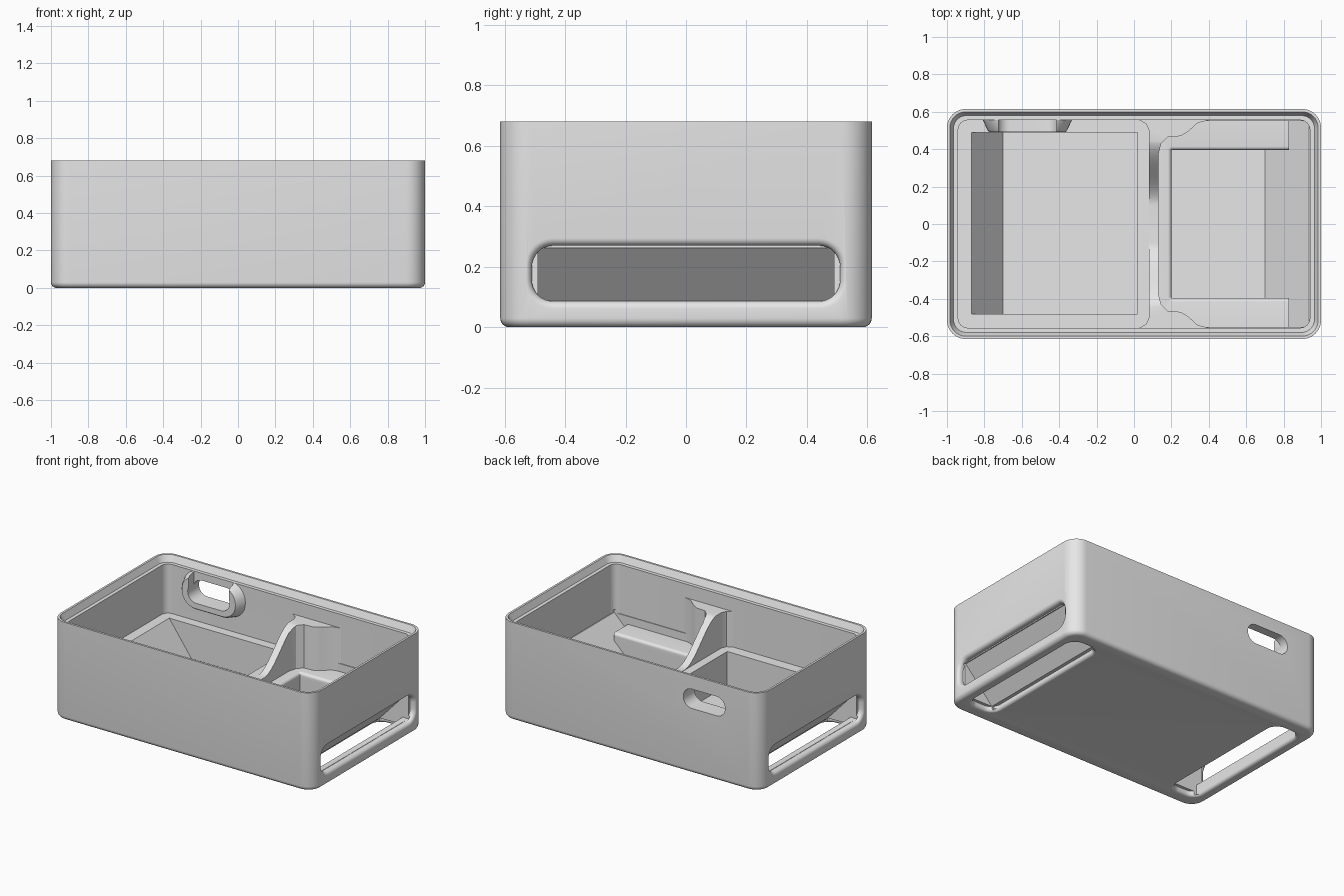
import bpy, bmesh, math
from mathutils import Vector

cube = bpy.data.objects.get("Cube")
if cube:
    bpy.data.objects.remove(cube, do_unlink=True)

gray = bpy.data.materials.new("light_gray_plastic")
gray.use_nodes = True
COLOR = (0.8, 0.8, 0.8, 1)
gray.diffuse_color = COLOR
gray.node_tree.nodes["Principled BSDF"].inputs["Base Color"].default_value = COLOR

# Axis maps: two profile coordinates plus the extrusion level
along_z = lambda u, v, w: (u, v, w)
along_y = lambda u, v, w: (u, w, v)
along_x = lambda u, v, w: (w, u, v)


def loft(name, rings, axis):
    """Skin a stack of (profile, level) rings and cap both ends."""
    bm = bmesh.new()
    loops = [[bm.verts.new(axis(u, v, w)) for u, v in prof] for prof, w in rings]
    for a, b in zip(loops, loops[1:]):
        for i in range(len(a)):
            j = (i + 1) % len(a)
            bm.faces.new((a[i], a[j], b[j], b[i]))
    bm.faces.new(loops[0])
    bm.faces.new(loops[-1])
    bmesh.ops.recalc_face_normals(bm, faces=bm.faces)
    mesh = bpy.data.meshes.new(name)
    bm.to_mesh(mesh)
    bm.free()
    mesh.materials.append(gray)
    ob = bpy.data.objects.new(name, mesh)
    bpy.context.collection.objects.link(ob)
    return ob


def prism(name, prof, lo, hi, axis):
    return loft(name, [(prof, lo), (prof, hi)], axis)


def rounded(cu, cv, hu, hv, r, n=8):
    """Rounded rectangle profile."""
    pts = []
    for k, (su, sv) in enumerate(((1, 1), (-1, 1), (-1, -1), (1, -1))):
        for i in range(n + 1):
            t = math.pi / 2 * (k + i / n)
            pts.append((cu + su * (hu - r) + r * math.cos(t),
                        cv + sv * (hv - r) + r * math.sin(t)))
    return pts


def flared(name, cu, cv, hu, hv, r, deep, face, fillet, axis):
    """Slot cutter whose mouth at level 'face' opens in a round fillet."""
    s = 1 if face > deep else -1
    rings = [(rounded(cu, cv, hu, hv, r), deep)]
    for i in range(7):
        t = math.pi / 2 * i / 6
        o = fillet * (1 - math.cos(t))
        rings.append((rounded(cu, cv, hu + o, hv + o, r + o),
                      face - s * fillet * (1 - math.sin(t))))
    rings.append((rings[-1][0], face + s * 0.05))
    return loft(name, rings, axis)


def cut(target, cutter):
    mod = target.modifiers.new("cut", 'BOOLEAN')
    mod.operation, mod.solver, mod.object = 'DIFFERENCE', 'EXACT', cutter
    bpy.context.view_layer.objects.active = target
    bpy.ops.object.modifier_apply(modifier=mod.name)
    bpy.data.objects.remove(cutter, do_unlink=True)


# Outer case with a rounded bottom edge
W, D, H = 1.0, 0.615, 0.68
rings = []
for i in range(7):
    t = math.pi / 2 * i / 6
    o = 0.03 * (1 - math.sin(t))
    rings.append((rounded(0, 0, W - o, D - o, 0.1 - o), 0.03 * (1 - math.cos(t))))
rings.append((rounded(0, 0, W, D, 0.1), H))
case = loft("case", rings, along_z)

# Lid seat: thin tapered lip above a ledge
cut(case, loft("lid_seat", [(rounded(0, 0, 0.965, 0.58, 0.07), 0.635),
                            (rounded(0, 0, 0.985, 0.6, 0.087), H),
                            (rounded(0, 0, 0.985, 0.6, 0.087), H + 0.1)], along_z))

# Main cavity, then the lower shelf level on the right
cut(case, prism("cavity", rounded(0, 0, 0.94, 0.555, 0.05), 0.295, 0.66, along_z))
cut(case, prism("shelf_level", [(0.11, 0.24), (0.88, 0.24), (0.935, 0.295),
                                (0.935, 0.32), (0.11, 0.32)], -0.55, 0.55, along_y))

# Left bin with a sloping end
cut(case, prism("left_bin", [(-0.87, 0.295), (-0.7, 0.06), (0.02, 0.06),
                             (0.02, 0.33), (-0.87, 0.33)], -0.48, 0.49, along_y))

# Right bin with a full-width ramp and softened shelf edges
cut(case, prism("right_bin", [(0.2, 0.06), (0.7, 0.06), (0.93, 0.29),
                              (0.2, 0.29)], -0.395, 0.395, along_y))
cut(case, prism("ramp", [(0.83, 0.19), (0.932, 0.292), (0.83, 0.292)],
                -0.55, 0.55, along_y))
cut(case, flared("shelf_edge", 0.515, 0, 0.315, 0.395, 0.005,
                 0.2, 0.24, 0.02, along_z))

# Handle scoops running from each end wall to the underside
for s in (-1, 1):
    passage = [(0.975, 0.262), (0.955, 0.262), (0.72, 0.01), (0.92, 0.01),
               (0.92, 0.088), (0.975, 0.088)]
    cut(case, prism("grip_passage", [(s * x, z) for x, z in passage],
                    -0.49, 0.49, along_y))
    cut(case, flared("grip_side", 0, 0.178, 0.51, 0.092, 0.07,
                     s * 0.962, s * W, 0.025, along_x))
    cut(case, flared("grip_bottom", s * 0.82, 0, 0.1, 0.51, 0.07,
                     0.035, 0, 0.02, along_z))

# Cable slot in the back wall
SX, SZ = -0.57, 0.518
cut(case, prism("cable_slot", rounded(SX, SZ, 0.16, 0.067, 0.065),
                0.45, 0.7, along_y))

# Flared U-shaped collar inside the cable slot
collar = loft("cable_collar", [(rounded(SX, SZ, 0.205, 0.105, 0.1), 0.492),
                               (rounded(SX, SZ, 0.215, 0.115, 0.11), 0.505),
                               (rounded(SX, SZ, 0.24, 0.125, 0.12), 0.56)], along_y)
cut(collar, prism("collar_hole", rounded(SX, SZ, 0.16, 0.067, 0.065),
                  0.4, 0.7, along_y))
cut(collar, prism("collar_gap", rounded(SX, SZ + 0.1, 0.155, 0.1, 0.01),
                  0.4, 0.7, along_y))

# Divider with wide feet against the front and back walls
half = [(0.08, 0.5), (0.065, 0.535), (0.03, 0.555), (0.03, 0.58), (0.4, 0.58),
        (0.4, 0.555), (0.34, 0.54), (0.29, 0.495), (0.25, 0.47), (0.18, 0.465),
        (0.145, 0.43), (0.13, 0.37)]
plan = half + [(x, -y) for x, y in reversed(half)]
divider = prism("divider", plan, 0.1, 0.54, along_z)

# Scooped S-curve along the divider top
side = []
for i in range(25):
    t = i / 24
    side.append((0.1 + 0.36 * t, 0.297 + 0.245 * t * t * (3 - 2 * t)))
valley = [(-y, z) for y, z in reversed(side)] + side + [(0.46, 0.7), (-0.46, 0.7)]
cut(divider, prism("valley", valley, -0.1, 0.6, along_x))

# Smooth rounded surfaces, keep edges sharp
for ob in (case, collar, divider):
    bpy.ops.object.select_all(action='DESELECT')
    ob.select_set(True)
    bpy.context.view_layer.objects.active = ob
    bpy.ops.object.shade_smooth_by_angle(angle=math.radians(30))
